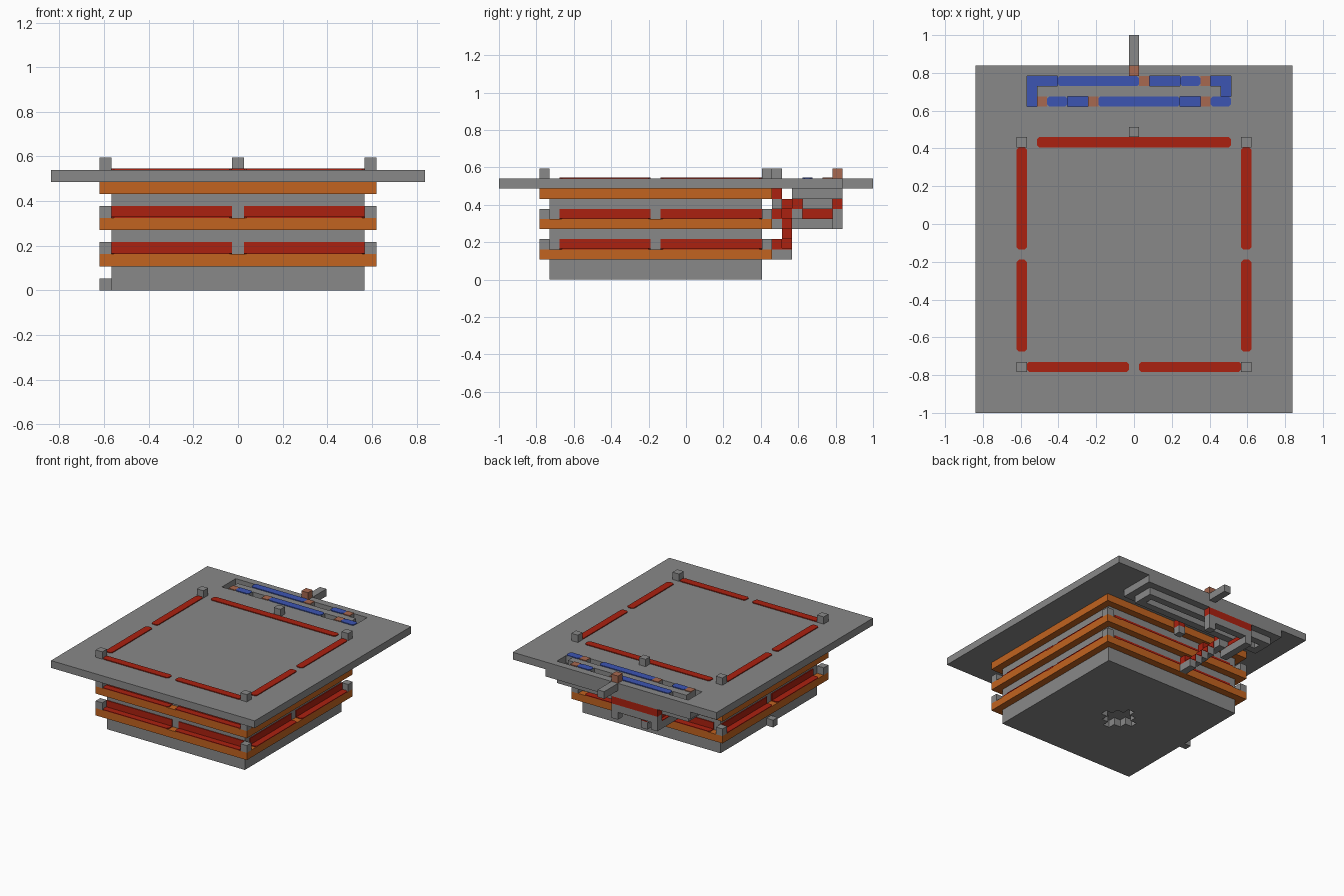
import bpy
import bmesh
from mathutils import Vector

U = 2 / 37          # one block
T = 0.006           # thickness of painted strips

cube = bpy.data.objects.get("Cube")
if cube:
    bpy.data.objects.remove(cube, do_unlink=True)


def material(name, rgb):
    m = bpy.data.materials.new(name)
    m.use_nodes = True
    m.diffuse_color = (*rgb, 1)
    m.node_tree.nodes["Principled BSDF"].inputs["Base Color"].default_value = (*rgb, 1)
    return m


GREY = material("stone grey", (0.25, 0.25, 0.25))
ORANGE = material("orange", (0.54, 0.125, 0.014))
RED = material("red", (0.41, 0.015, 0.005))
BLUE = material("blue", (0.045, 0.09, 0.45))
BROWN = material("brown", (0.39, 0.14, 0.08))


def point(i, j, k):
    return Vector(((i - 15.5) * U, (j - 18.5) * U, k * U))


def blocks(name, mat, boxes, chamfer=0):
    """One object from boxes given as low and high corners in block units."""
    bm = bmesh.new()
    for lo, hi in boxes:
        a, b = point(*lo), point(*hi)
        verts = bmesh.ops.create_cube(bm, size=1)["verts"]
        for v in verts:
            v.co = (a + b) / 2 + v.co * (b - a)
        if chamfer:
            edges = {e for v in verts for e in v.link_edges
                     if abs(e.verts[0].co.z - e.verts[1].co.z) > T / 2}
            bmesh.ops.bevel(bm, geom=list(edges), offset=chamfer, segments=1, affect="EDGES")
    mesh = bpy.data.meshes.new(name)
    bm.to_mesh(mesh)
    bm.free()
    ob = bpy.data.objects.new(name, mesh)
    ob.data.materials.append(mat)
    bpy.context.scene.collection.objects.link(ob)
    return ob


def row(i0, i1, j0, j1, k0, k1):
    """Box covering an inclusive range of blocks."""
    return (i0, j0, k0), (i1 + 1, j1 + 1, k1 + 1)


def strip(i0, i1, j0, j1, z):
    return (i0, j0, z), (i1 + 1, j1 + 1, z + T / U)


def cut(ob, boxes):
    for box in boxes:
        cutter = blocks("cutter", GREY, [box])
        cutter.hide_render = True
        cutter.hide_viewport = True
        mod = ob.modifiers.new("opening", "BOOLEAN")
        mod.operation = "DIFFERENCE"
        mod.solver = "EXACT"
        mod.object = cutter


# Central body with a stepped recess underneath
core = blocks("core", GREY, [row(5, 25, 5, 25, 0, 8)])
recess = [(r, s) for r, s in ((2, 0), (1, 1), (0, 2))]
cut(core, [((15 - r, 15 - s, -1), (16 + r, 16 + s, 1)) for r, s in recess])
blocks("side_knob", GREY, [row(4, 4, 15, 15, 0, 0)])

# Three orange rings
for n, k in enumerate((2, 5, 8)):
    blocks(f"orange_ring_{n + 1}", ORANGE, [
        row(4, 26, 4, 4, k, k), row(4, 26, 26, 26, k, k),
        row(4, 4, 5, 25, k, k), row(26, 26, 5, 25, k, k)])

# Wire runs around each level, and corner blocks
side_runs = [(6, 14), (16, 25)]
front_runs = [(5, 14), (16, 25)]
flat_runs = ([(a, b, 4, 4) for a, b in front_runs] + [(6, 24, 26, 26)]
             + [(i, i, a, b) for i in (4, 26) for a, b in side_runs])
corners = [(i, j) for i in (4, 26) for j in (4, 26)]
t = T / U
for k in (3, 6, 10):
    blocks(f"wire_floor_{k}", RED, [strip(*r, k) for r in flat_runs], chamfer=0.012)
    blocks(f"corner_blocks_{k}", GREY, [row(i, i, j, j, k, k) for i, j in corners])
for k in (3, 6):
    walls = [((a, 5 - t, k), (b + 1, 5, k + 1)) for a, b in front_runs]
    walls += [((6, 26, k), (25, 26 + t, k + 1))]
    for x in (5 - t, 26):
        walls += [((x, a, k), (x + t, b + 1, k + 1)) for a, b in side_runs]
    blocks(f"wire_wall_{k}", RED, walls)

# Top slab with slots
slab = blocks("top_slab", GREY, [row(0, 30, 0, 33, 9, 9)])
slots = [(5, 5, 30, 32), (5, 7, 32, 32), (9, 10, 30, 30), (17, 19, 32, 32),
         (20, 21, 30, 30), (23, 24, 32, 32), (24, 24, 31, 32)]
cut(slab, [((a, c, 8.5), (b + 1, d + 1, 10.5)) for a, b, c, d in slots])
blocks("back_post", GREY, [row(15, 15, 27, 27, 10, 10)])
blocks("back_bar", GREY, [row(15, 15, 34, 36, 9, 9)])
blocks("back_button", BROWN, [row(15, 15, 33, 33, 10, 10)])

# Channel loop hanging below the slots
blocks("channel_walls", GREY, [
    row(4, 25, 29, 29, 8, 8), row(4, 25, 33, 33, 8, 8), row(6, 23, 31, 31, 8, 8),
    row(4, 4, 30, 32, 8, 8), row(25, 25, 30, 32, 8, 8)])
loop = [(5, 24, 30, 30), (5, 24, 32, 32), (5, 5, 31, 31), (24, 24, 31, 31)]
blocks("channel_floor", GREY, [row(*r, 7, 7) for r in loop])
blocks("channel_wire", BLUE, [strip(*r, 8) for r in loop])

# Blue wire on the slab, with brown markers between the runs
blue_runs = [(7, 8, 30, 30), (12, 19, 30, 30), (23, 24, 30, 30),
             (8, 15, 32, 32), (20, 21, 32, 32)]
blocks("slab_wire", BLUE, [strip(*r, 10) for r in blue_runs], chamfer=0.012)
markers = [(6, 30), (11, 30), (22, 30), (16, 32), (22, 32)]
blocks("slab_markers", BROWN, [strip(i, i, j, j, 10) for i, j in markers])

# Wire staircase behind the rings
steps = [(14 - n, 3 + n) for n in range(5)]
blocks("stair_blocks", GREY, [row(i, i, 28, 28, k - 1, k - 1) for i, k in steps])
blocks("stair_wire", RED,
       [strip(i, i, 28, 28, k) for i, k in steps]
       + [((i, 28, k), (i + t, 29, k + 1)) for i, k in steps])

# Short bridges from the rings to the staircase
bridges = [(14, 2), (11, 5), (15, 7)]
blocks("bridges", GREY, [row(i, i, 27, 27, k, k) for i, k in bridges])
blocks("bridge_wire", RED, [row(i, i, 27, 27, k + 1, k + 1) for i, k in bridges])

# Crossing that passes under the channels
blocks("crossing_blocks", GREY, [
    row(9, 9, 29, 33, 5, 5), row(9, 10, 29, 29, 6, 6),
    row(9, 15, 33, 33, 6, 6), row(15, 15, 33, 33, 5, 5)])
blocks("crossing_wire", RED, [
    ((9.45, 30, 6), (9.55, 33, 7)), strip(9, 9, 30, 32, 6),
    row(9, 10, 29, 29, 7, 7), row(9, 15, 33, 33, 7, 7)])
